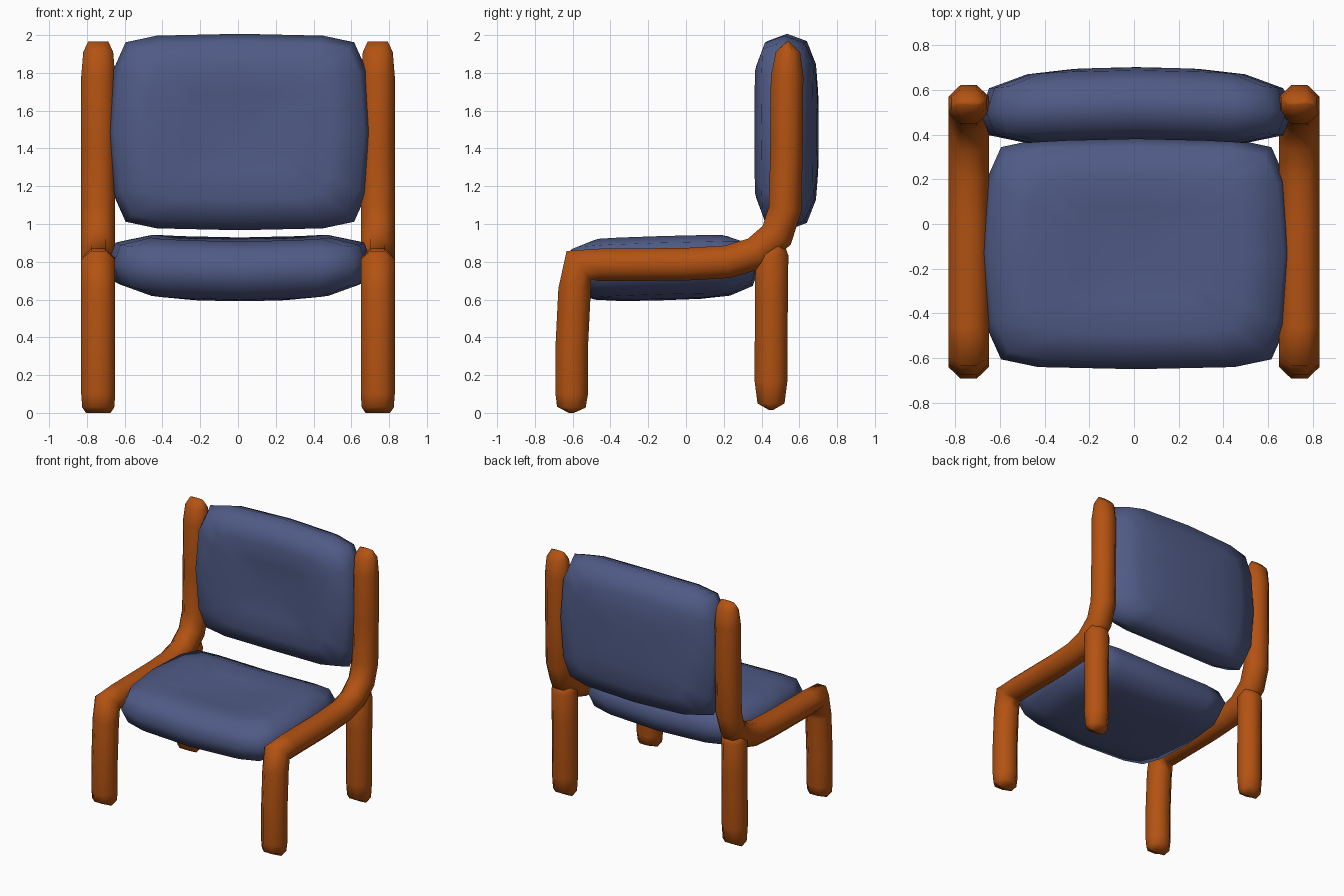
import bpy, bmesh, math
from mathutils import Vector

if "Cube" in bpy.data.objects:
    bpy.data.objects.remove(bpy.data.objects["Cube"])


def material(name, rgb):
    m = bpy.data.materials.new(name)
    m.diffuse_color = (*rgb, 1)
    m.use_nodes = True
    m.node_tree.nodes["Principled BSDF"].inputs["Base Color"].default_value = m.diffuse_color
    return m


BLUE = material("blue fabric", (0.08, 0.105, 0.24))
ORANGE = material("orange wood", (0.45, 0.085, 0.006))


def finish(name, bm, mat):
    bmesh.ops.recalc_face_normals(bm, faces=bm.faces)
    for f in bm.faces:
        f.smooth = True
    mesh = bpy.data.meshes.new(name)
    bm.to_mesh(mesh)
    bm.free()
    mesh.materials.append(mat)
    obj = bpy.data.objects.new(name, mesh)
    bpy.context.collection.objects.link(obj)
    return obj


def bridge(bm, a, b):
    n = len(a)
    for i in range(n):
        bm.faces.new((a[i], a[(i + 1) % n], b[(i + 1) % n], b[i]))


def tube(name, path, x, rx, rn):
    """Eight-sided tube along (y, z, x scale, depth scale), mirrored in x."""
    bm = bmesh.new()
    pts = [Vector((0, p[0], p[1])) for p in path]
    rings = []
    for i, p in enumerate(pts):
        d0 = (p - pts[max(i - 1, 0)]).normalized()
        d1 = (pts[min(i + 1, len(pts) - 1)] - p).normalized()
        t = (d0 + d1).normalized()
        miter = 1 / max(t.dot(d1 if d1.length else d0), 0.87)
        normal = Vector((0, t.z, -t.y))
        ring = []
        for k in range(8):
            a = math.radians(22.5 + 45 * k)
            c = 1 / math.cos(math.radians(22.5))
            off = normal * (math.sin(a) * c * rn * path[i][3] * miter)
            ring.append(bm.verts.new(p + off + Vector((x + math.cos(a) * c * rx * path[i][2], 0, 0))))
        rings.append(ring)
    for a, b in zip(rings, rings[1:]):
        bridge(bm, a, b)
    bm.faces.new(rings[0])
    bm.faces.new(rings[-1])
    obj = finish(name, bm, ORANGE)
    obj.modifiers.new("mirror", 'MIRROR')
    return obj


def cushion(name, location, tilt):
    """Puffy rounded rectangle, bent up at both sides and dished on top."""
    quarter = [(0.697, 0), (0.67, 0.33), (0.605, 0.475), (0.44, 0.51), (0, 0.52)]
    half = quarter + [(-x, y) for x, y in quarter[-2::-1]]
    outline = half + [(x, -y) for x, y in half[-2:0:-1]]
    layers = [(0.4, 0.4, -0.165), (0.70, 0.69, -0.153), (0.945, 0.925, -0.105),
              (1, 1, 0),
              (0.945, 0.925, 0.105), (0.70, 0.69, 0.155), (0.4, 0.4, 0.138)]
    bm = bmesh.new()

    def vert(x, y, h):
        return bm.verts.new((x, y, h + 0.035 * (x / 0.68) ** 2))

    rings = [[vert(x * sx, y * sy, h) for x, y in outline] for sx, sy, h in layers]
    for a, b in zip(rings, rings[1:]):
        bridge(bm, a, b)
    for ring, h in ((rings[0], -0.167), (rings[-1], 0.128)):
        c = vert(0, 0, h)
        for i in range(len(ring)):
            bm.faces.new((ring[i], ring[(i + 1) % len(ring)], c))
    obj = finish(name, bm, BLUE)
    obj.location = location
    obj.rotation_euler.x = tilt
    return obj


# cushions
cushion("seat", (0.01, -0.13, 0.763), 0.03)
cushion("backrest", (0.01, 0.535, 1.487), math.pi / 2)

# front leg, side rail and back post in one bent piece
tube("side_frame", [
    (-0.608, 0.0, 0.72, 0.15), (-0.607, 0.03, 0.94, 0.88), (-0.605, 0.10, 1, 1),
    (-0.605, 0.35, 1, 1), (-0.59, 0.65, 1, 1), (-0.568, 0.782, 1, 1),
    (-0.46, 0.783, 1, 1), (0.0, 0.787, 1, 1), (0.22, 0.80, 1, 1),
    (0.37, 0.845, 1, 1), (0.48, 0.94, 1, 1), (0.525, 1.08, 1, 1),
    (0.532, 1.4, 1, 1), (0.535, 1.78, 1, 1), (0.54, 1.91, 0.88, 0.75),
    (0.54, 1.965, 0.6, 0.1)], 0.74, 0.09, 0.086)

# back legs
tube("back_leg", [
    (0.45, 0.015, 0.72, 0.12), (0.45, 0.05, 0.94, 0.82), (0.45, 0.17, 1, 1),
    (0.452, 0.6, 1, 1), (0.455, 0.84, 1, 1), (0.465, 0.91, 0.8, 0.6)], 0.74, 0.089, 0.087)
